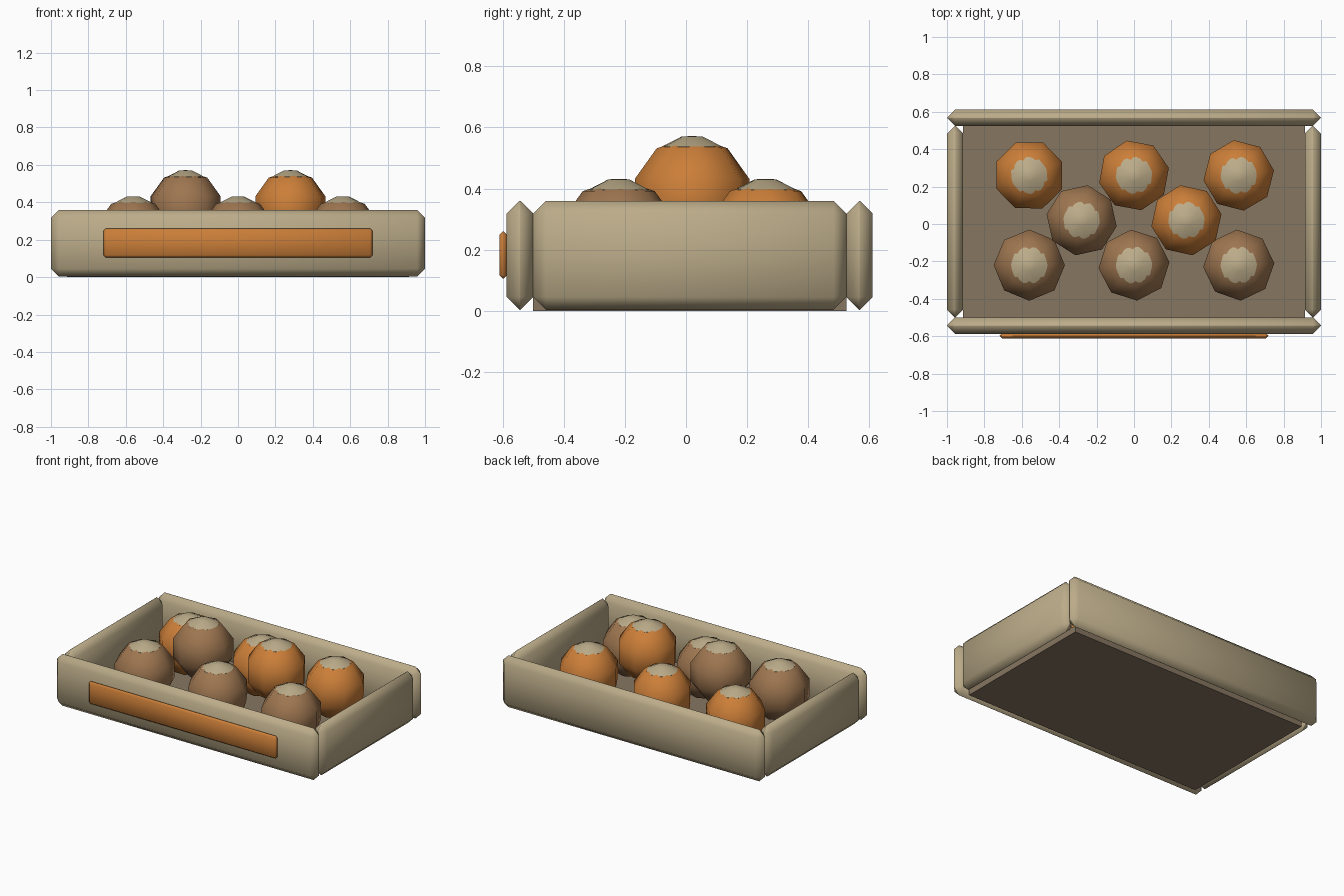
import bpy, bmesh, math

cube = bpy.data.objects.get("Cube")
if cube:
    bpy.data.objects.remove(cube, do_unlink=True)


def material(name, rgb):
    m = bpy.data.materials.new(name)
    m.use_nodes = True
    m.diffuse_color = (*rgb, 1)
    m.node_tree.nodes["Principled BSDF"].inputs["Base Color"].default_value = (*rgb, 1)
    return m


TAN = material("tan", (0.50, 0.41, 0.25))
ORANGE = material("orange", (0.60, 0.21, 0.04))
BROWN = material("brown", (0.34, 0.18, 0.08))
FLOOR = material("dull brown", (0.24, 0.18, 0.12))


def finish(bm, name, mat, angle=50):
    bmesh.ops.recalc_face_normals(bm, faces=bm.faces[:])
    mesh = bpy.data.meshes.new(name)
    bm.to_mesh(mesh)
    bm.free()
    mesh.materials.append(mat)
    ob = bpy.data.objects.new(name, mesh)
    bpy.context.collection.objects.link(ob)
    bpy.ops.object.select_all(action="DESELECT")
    ob.select_set(True)
    bpy.context.view_layer.objects.active = ob
    bpy.ops.object.shade_smooth_by_angle(angle=math.radians(angle))
    return ob


def box(name, mat, xs, ys, zs, bevel=0):
    """Box spanning three ranges, with chamfered edges."""
    bm = bmesh.new()
    bmesh.ops.create_cube(bm, size=1)
    for v in bm.verts:
        for i, (a, b) in enumerate((xs, ys, zs)):
            v.co[i] = (a + b) / 2 + v.co[i] * (b - a)
    if bevel:
        bmesh.ops.bevel(bm, geom=bm.edges[:], offset=bevel, segments=1,
                        affect="EDGES", profile=0.5)
    return finish(bm, name, mat)


def lathe(name, mat, profile, sides, location, turn):
    """Revolve (radius, height) points about the vertical axis."""
    bm = bmesh.new()
    verts = [bm.verts.new((r, 0, z)) for r, z in profile]
    edges = [bm.edges.new(pair) for pair in zip(verts, verts[1:])]
    bmesh.ops.spin(bm, geom=verts + edges, cent=(0, 0, 0), axis=(0, 0, 1),
                   angle=math.tau, steps=sides, use_duplicate=False)
    bmesh.ops.remove_doubles(bm, verts=bm.verts[:], dist=0.0005)
    ob = finish(bm, name, mat)
    ob.location = location
    ob.rotation_euler.z = math.radians(turn)
    return ob


# Tray: floor, four chamfered walls and the front label plate
FRONT, BACK, TOP = -0.5, 0.525, 0.36
box("tray_floor", FLOOR, (-0.915, 0.915), (FRONT, BACK), (0, 0.045))
box("front_wall", TAN, (-1, 1), (-0.587, FRONT), (0.003, TOP), 0.042)
box("back_wall", TAN, (-1, 1), (BACK, 0.611), (0.003, TOP), 0.042)
for side, s in (("left", 1), ("right", -1)):
    box(side + "_wall", TAN, sorted((s * 0.913, s)), (FRONT, BACK), (0.003, TOP), 0.042)
box("front_plate", ORANGE, (-0.718, 0.718), (-0.611, -0.585), (0.105, 0.26), 0.012)

# Round goods: coarse balls, each with a pale cap on top
R = 0.2
ball = [(R * math.sin(a), R * math.cos(a)) for a in (math.pi * i / 5 for i in range(6))]
cap = [(0, R + 0.002), (0.035, R), (0.1, R - 0.033), (0.1, R - 0.06)]

goods = [(x, 0.26, 0.23, ORANGE, t) for x, t in ((-0.56, 22), (0, 12), (0.56, 8))]
goods += [(x, -0.22, 0.23, BROWN, t) for x, t in ((-0.56, 0), (0, 5), (0.56, 3))]
goods += [(-0.28, 0.02, 0.37, BROWN, -10), (0.28, 0.02, 0.37, ORANGE, 10)]
for i, (x, y, z, mat, turn) in enumerate(goods, 1):
    lathe(f"ball_{i}", mat, ball, 8, (x, y, z), turn)
    lathe(f"ball_cap_{i}", TAN, cap, 10, (x, y, z), turn)
